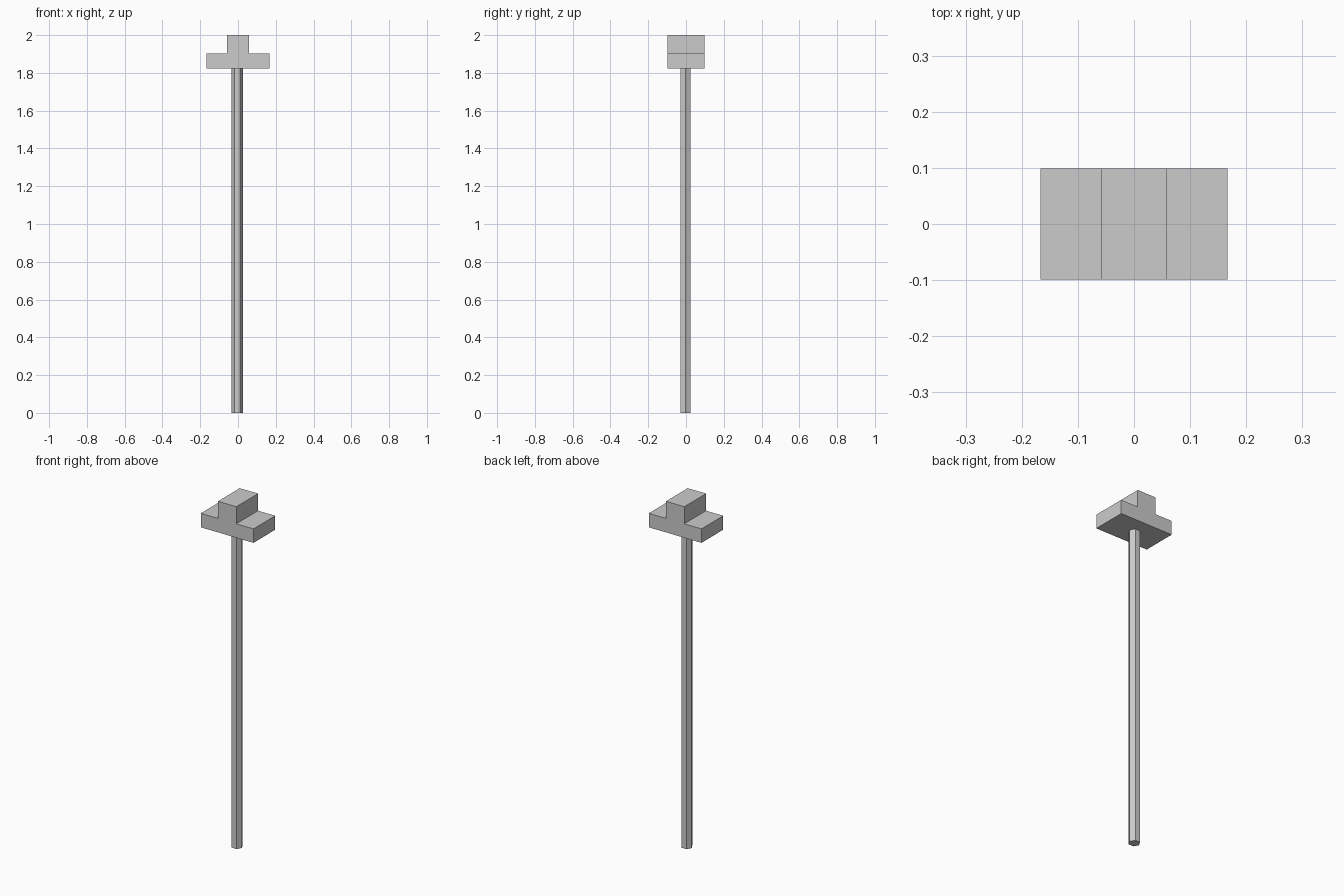
import bpy, bmesh, math

if "Cube" in bpy.data.objects:
    bpy.data.objects.remove(bpy.data.objects["Cube"])

def prism(name, profile, axis_vec, to_3d):
    """Closed prism: place a 2D profile in space and extrude it along axis_vec."""
    bm = bmesh.new()
    face = bm.faces.new([bm.verts.new(to_3d(a, b)) for a, b in profile])
    ext = bmesh.ops.extrude_face_region(bm, geom=[face], use_keep_orig=True)
    verts = [g for g in ext["geom"] if isinstance(g, bmesh.types.BMVert)]
    bmesh.ops.translate(bm, verts=verts, vec=axis_vec)
    bmesh.ops.recalc_face_normals(bm, faces=bm.faces[:])
    mesh = bpy.data.meshes.new(name)
    bm.to_mesh(mesh)
    bm.free()
    obj = bpy.data.objects.new(name, mesh)
    bpy.context.collection.objects.link(obj)
    return obj

HEAD_BOTTOM = 1.822

# Hexagonal shaft, corners pointing along x, very slightly off centre
R, CX, CY = 0.031, -0.004, -0.002
hexagon = [(CX + R * math.cos(i * math.pi / 3), CY + R * math.sin(i * math.pi / 3))
           for i in range(6)]
prism("shaft", hexagon, (0, 0, HEAD_BOTTOM), lambda x, y: (x, y, 0))

# Stepped head: wide base with a narrower block on top
half = [(0.167, HEAD_BOTTOM), (0.167, 1.902), (0.058, 1.902), (0.058, 2.0)]
profile = half + [(-x, z) for x, z in reversed(half)]
prism("stepped_head", profile, (0, 0.197, 0), lambda x, z: (x, -0.0985, z))
